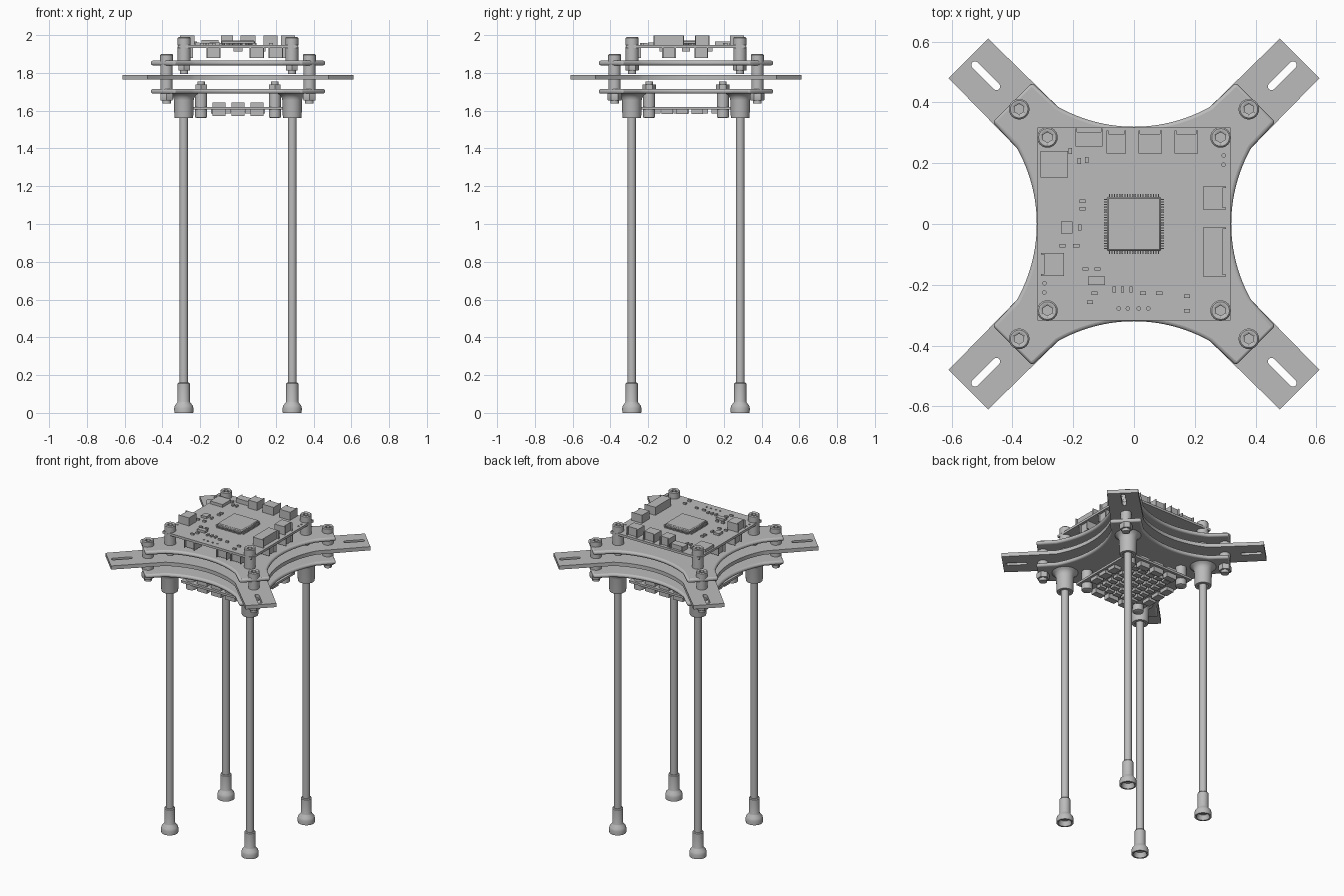
import bpy, bmesh, math
from mathutils import Matrix, Vector

cube = bpy.data.objects.get("Cube")
if cube:
    bpy.data.objects.remove(cube)

grey = bpy.data.materials.new("plain grey")
grey.use_nodes = True
grey.diffuse_color = (0.5, 0.5, 0.5, 1)
grey.node_tree.nodes["Principled BSDF"].inputs["Base Color"].default_value = (0.5, 0.5, 0.5, 1)
made = []


def add_object(name, mesh, location=(0, 0, 0)):
    obj = bpy.data.objects.new(name, mesh)
    obj.location = location
    bpy.context.collection.objects.link(obj)
    made.append(obj)
    return obj


def finish(name, bm):
    bmesh.ops.recalc_face_normals(bm, faces=bm.faces)
    mesh = bpy.data.meshes.new(name)
    bm.to_mesh(mesh)
    bm.free()
    mesh.materials.append(grey)
    return mesh


def lathe(name, profile, sides=24):
    """Turn (radius, z) points about z; a negative radius makes a hexagonal ring."""
    bm = bmesh.new()
    rings = []
    for r, z in profile:
        ring = []
        for i in range(sides):
            a = math.tau * i / sides
            off = (a + math.pi / 6) % (math.pi / 3) - math.pi / 6
            rad = r if r > 0 else -r * math.cos(math.pi / 6) / math.cos(off)
            ring.append(bm.verts.new((rad * math.cos(a), rad * math.sin(a), z)))
        rings.append(ring)
    for low, high in zip(rings, rings[1:]):
        for i in range(sides):
            j = (i + 1) % sides
            bm.faces.new((low[i], low[j], high[j], high[i]))
    bm.faces.new(rings[0])
    bm.faces.new(rings[-1])
    return finish(name, bm)


def at_corners(name, mesh, d):
    for y, end in ((-d, "front"), (d, "back")):
        for x, side in ((d, "left"), (-d, "right")):
            add_object(f"{end}_{side}_{name}", mesh, (x, y, 0))


def slab(name, loops, z, thick, bevel=0):
    """Flat plate from an outline and optional hole loops."""
    bm = bmesh.new()
    edges = []
    for loop in loops:
        vs = [bm.verts.new((x, y, z)) for x, y in loop]
        edges += [bm.edges.new((v, vs[i - 1])) for i, v in enumerate(vs)]
    bmesh.ops.triangle_fill(bm, use_beauty=True, edges=edges)
    out = bmesh.ops.extrude_face_region(bm, geom=bm.faces[:])
    verts = [v for v in out["geom"] if isinstance(v, bmesh.types.BMVert)]
    bmesh.ops.translate(bm, verts=verts, vec=(0, 0, thick))
    obj = add_object(name, finish(name, bm))
    if bevel:
        mod = obj.modifiers.new("rounded rim", "BEVEL")
        mod.width, mod.segments, mod.limit_method = bevel, 3, "ANGLE"
        mod.angle_limit = math.radians(50)
    return obj


def four_turns(points):
    return [Matrix.Rotation(-k * math.pi / 2, 2) @ Vector(p) for k in range(4) for p in points]


def cross_outline(reach, half=0.092, waist=0.32, radius=0.51):
    """Four diagonal arms joined by concave arcs."""
    side = []
    for i in range(25):
        x = -0.25 + 0.5 * i / 24
        side.append((x, waist + radius - math.sqrt(radius ** 2 - x * x)))
    s = math.sqrt(2)
    side += [((reach - half) / s, (reach + half) / s), ((reach + half) / s, (reach - half) / s)]
    return four_turns(side)


def slot(angle, dist=0.69, half=0.05, r=0.0125):
    pts = []
    for i in range(14):
        a = -math.pi / 2 + math.pi * (i if i < 7 else i - 1) / 6
        pts.append((dist + (half if i < 7 else -half) + r * math.cos(a), r * math.sin(a)))
    return [Matrix.Rotation(angle, 2) @ Vector(p) for p in pts]


def boxes(name, items, z, down=False):
    """Blocks given as (x, y, width, depth, height) standing on or hanging from z."""
    bm = bmesh.new()
    for x, y, w, d, h in items:
        m = Matrix.Translation((x, y, z + (-h if down else h) / 2)) @ Matrix.Diagonal((w, d, h, 1))
        bmesh.ops.create_cube(bm, size=1, matrix=m)
    return add_object(name, finish(name, bm))


def square(h):
    return [(-h, -h), (h, -h), (h, h), (-h, h)]


def ring(x, y, r, n=12):
    return [(x + r * math.cos(math.tau * i / n), y + r * math.sin(math.tau * i / n)) for i in range(n)]


# Frame plates
slab("upper_plate", [cross_outline(0.566)], 1.84, 0.025, 0.011)
slab("lower_plate", [cross_outline(0.566)], 1.69, 0.025, 0.011)
slots = [slot(math.pi / 4 + k * math.pi / 2) for k in range(4)]
slab("arm_plate", [cross_outline(0.771)] + slots, 1.766, 0.024)


# Fasteners
def bolt(name, top, r, sock):
    return lathe(name, [(0.02, top - 0.05), (r, top - 0.045), (r, top - 0.005), (r - 0.005, top),
                        (sock + 0.004, top), (-sock, top - 0.004), (-sock, top - 0.025)])


def nut(name, low, high, r):
    return lathe(name, [(r * 0.6, low - 0.018), (r * 0.6, low), (-r * 0.95, low),
                        (-r, low + 0.006), (-r, high - 0.006), (-r * 0.95, high)])


def tube(name, low, high, r):
    return lathe(name, [(r, low), (r, high)])


at_corners("frame_bolt", bolt("frame_bolt", 1.9, 0.034, 0.017), 0.378)
at_corners("frame_spacer", tube("frame_spacer", 1.71, 1.845, 0.032), 0.378)
at_corners("frame_nut", nut("frame_nut", 1.655, 1.692, 0.038), 0.378)
at_corners("board_bolt", bolt("board_bolt", 1.99, 0.034, 0.017), 0.285)
at_corners("board_spacer", tube("board_spacer", 1.86, 1.94, 0.034), 0.285)
at_corners("board_nut", nut("board_nut", 1.812, 1.842, 0.036), 0.285)
at_corners("sensor_bolt", bolt("sensor_bolt", 1.61, 0.032, 0.016), 0.195)
at_corners("sensor_spacer", tube("sensor_spacer", 1.57, 1.695, 0.032), 0.195)
sensor_nut = lathe("sensor_nut", [(-0.035, 1.712), (-0.035, 1.738), (0.02, 1.738), (0.02, 1.755)])
at_corners("sensor_nut", sensor_nut, 0.195)

# Legs with sockets and cupped feet
leg_at = 0.287
at_corners("leg", tube("leg", 0.1, 1.62, 0.023), leg_at)
at_corners("leg_socket", lathe("leg_socket", [
    (0.03, 1.59), (0.03, 1.56), (0.048, 1.56), (0.05, 1.57), (0.052, 1.655),
    (0.056, 1.67), (0.065, 1.682), (0.08, 1.692)], 32), leg_at)
at_corners("foot", lathe("foot", [
    (0.03, 0.03), (0.04, 0), (0.05, 0), (0.051, 0.025), (0.047, 0.04),
    (0.034, 0.055), (0.032, 0.06), (0.032, 0.155), (0.028, 0.16), (0.02, 0.16)], 32), leg_at)

# Main circuit board
top = 1.947
vias = [ring(x, -0.278, 0.006) for x in (-0.05, -0.02, 0.015, 0.047)]
vias += [ring(sx * 0.295, sx * y, 0.006) for sx in (-1, 1) for y in (0.195, 0.225)]
slab("main_board", [square(0.318)] + vias, 1.932, 0.015)

# Processor with pins on four sides
chip = boxes("processor", [(0, 0, 0.178, 0.178, 0.02)], top + 0.004)
mod = chip.modifiers.new("soft edge", "BEVEL")
mod.width, mod.segments = 0.005, 1
pins = []
for i in range(20):
    t = -0.081 + i * 0.162 / 19
    for s in (-1, 1):
        pins += [(t, s * 0.092, 0.004, 0.014, 0.01), (s * 0.092, t, 0.014, 0.004, 0.01)]
boxes("processor_pins", pins, top)


# Sockets: open-fronted shells made from walls
def shell(x, y, w, d, h, face):
    fx, fy = face
    t = 0.006
    walls = [(x, y, w - 4 * t * abs(fx), d - 4 * t * abs(fy), h - t)]
    if fx:
        walls += [(x, y + s * (d - t) / 2, w, t, h) for s in (-1, 1)]
    else:
        walls += [(x + s * (w - t) / 2, y, t, d, h) for s in (-1, 1)]
    return walls + [(x - fx * t, y - fy * t, w - 2 * t * abs(fx), d - 2 * t * abs(fy), h)]


sockets = []
for x, w in ((-0.058, 0.064), (0.053, 0.078), (0.172, 0.076)):
    sockets += shell(x, 0.27, w, 0.076, 0.052, (0, 1))
for x, y, d in ((0.265, 0.086, 0.076), (0.265, -0.092, 0.162), (-0.268, -0.133, 0.076)):
    sockets += shell(x, y, 0.076, d, 0.052, (1 if x > 0 else -1, 0))
boxes("sockets", sockets, top)
boxes("usb_port", shell(-0.148, 0.285, 0.09, 0.06, 0.028, (0, 1)), top)
boxes("sensor_chips", [(-0.262, 0.197, 0.09, 0.088, 0.018), (-0.222, -0.012, 0.038, 0.04, 0.014),
                       (-0.123, -0.187, 0.056, 0.028, 0.014)], top)

# Small surface parts
wide = [(-0.17, 0.075), (-0.17, 0.05), (-0.235, -0.072), (-0.19, -0.072), (-0.16, -0.148), (-0.12, -0.148),
        (-0.13, -0.228), (-0.145, -0.258), (0.03, -0.228), (0.083, -0.228), (0.175, -0.238), (0.175, -0.285)]
tall = [(-0.18, 0.207), (-0.155, 0.21), (-0.21, 0.24), (-0.178, -0.012),
        (-0.065, -0.215), (-0.038, -0.215), (-0.01, -0.215)]
parts = [(x, y, 0.02, 0.011, 0.01) for x, y in wide] + [(x, y, 0.011, 0.02, 0.01) for x, y in tall]
boxes("small_parts", parts, top)

# Parts under the main board
under = []
for x in (-0.13, 0.1, 0.2):
    under += shell(x, -0.275, 0.076, 0.076, 0.052, (0, -1))
for y in (-0.09, 0.08):
    under += shell(0.275, y, 0.076, 0.072, 0.052, (1, 0)) + shell(-0.275, y, 0.076, 0.072, 0.052, (-1, 0))
under += [(x, y, 0.05, 0.04, 0.02) for x in (-0.12, 0, 0.12) for y in (-0.12, 0, 0.12)]
boxes("underside_sockets", under, 1.932, True)

# Lower circuit board with rows of chips on both faces
slab("lower_board", [square(0.24)], 1.605, 0.014)
rows = [(-0.12 + i * 0.06, -0.15 + j * 0.05, 0.045, 0.032, 0.02) for i in range(5) for j in range(7)]
rows += [(s * 0.2, t, 0.05, 0.06, 0.022) for s in (-1, 1) for t in (-0.1, -0.02, 0.06)]
rows += [(t, s * 0.205, 0.07, 0.04, 0.032) for s in (-1, 1) for t in (-0.1, 0, 0.1)]
boxes("lower_chips", rows, 1.605, True)
boxes("lower_board_parts", [(x, y, 0.07, 0.05, 0.024) for x in (-0.1, 0, 0.1) for y in (-0.2, 0.2)], 1.619)

# Smooth round surfaces while keeping edges crisp
bpy.ops.object.select_all(action="DESELECT")
for obj in made:
    obj.select_set(True)
bpy.context.view_layer.objects.active = made[0]
bpy.ops.object.shade_smooth_by_angle(angle=math.radians(35))
